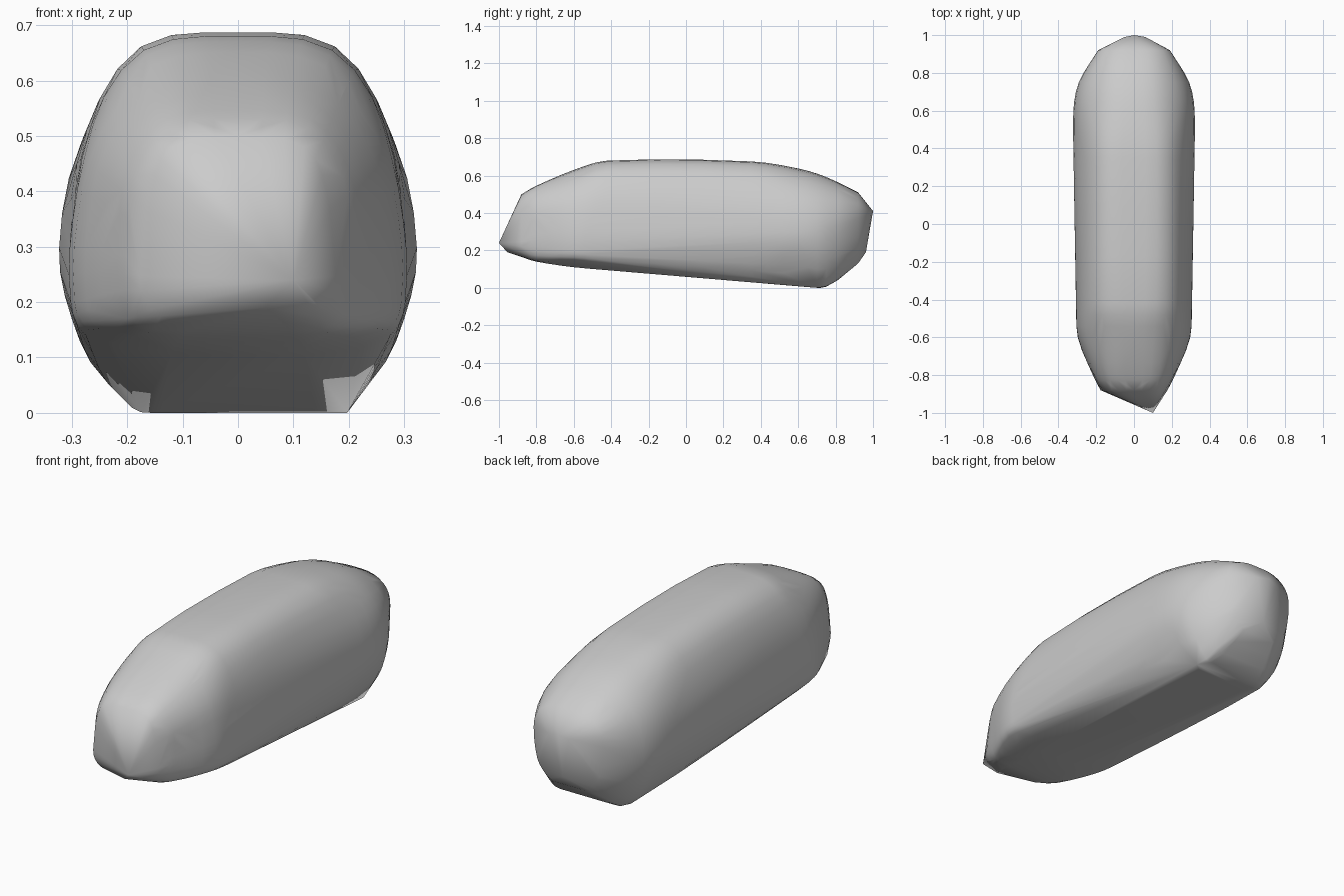
import bpy, bmesh, math
from mathutils import Vector

if "Cube" in bpy.data.objects:
    bpy.data.objects.remove(bpy.data.objects["Cube"])

# Half cross-sections (x, z) from the belly edge up to the roof centre, keyed by y
SECTIONS = [
    (-0.88, [(.08, .165), (.14, .175), (.175, .22), (.17, .30), (.16, .40), (.12, .48), (0, .50)]),
    (-0.80, [(.10, .14), (.19, .155), (.215, .22), (.215, .32), (.20, .44), (.13, .53), (0, .545)]),
    (-0.60, [(.12, .11), (.27, .15), (.295, .20), (.29, .35), (.25, .50), (.15, .605), (0, .63)]),
    (-0.42, [(.12, .095), (.27, .13), (.30, .20), (.302, .33), (.265, .52), (.17, .655), (0, .68)]),
    (0.35, [(.14, .03), (.24, .06), (.30, .17), (.318, .30), (.282, .49), (.175, .65), (0, .675)]),
    (0.60, [(.14, .01), (.21, .03), (.295, .17), (.321, .30), (.28, .48), (.16, .61), (0, .638)]),
    (0.75, [(.13, .006), (.18, .015), (.265, .15), (.292, .32), (.25, .47), (.14, .57), (0, .592)]),
    (0.92, [(.09, .13), (.13, .16), (.17, .22), (.19, .37), (.17, .45), (.10, .50), (0, .51)]),
]
# Off-centre nose tip, belly corners and tail tip
TIPS = [(.10, -1, .24), (.05, -.955, .19), (-.20, -.82, .17), (-.28, -.62, .165),
        (.197, .70, 0), (-.14, .72, 0), (0, 1, .41), (.06, .99, .40),
        (-.05, .99, .40), (0, .962, .19)]


def spline(points, steps):
    """Smooth curve through the points."""
    p = [points[0]] + points + [points[-1]]
    out = []
    for i in range(1, len(p) - 2):
        a, b, c, d = p[i - 1:i + 3]
        for k in range(steps):
            t = k / steps
            # tangents scaled to this span so uneven spacing does not overshoot
            span = (c - b).length
            m0 = (c - a).normalized() * span
            m1 = (d - b).normalized() * span
            out.append(b * (2*t**3 - 3*t*t + 1) + m0 * (t**3 - 2*t*t + t)
                       + c * (3*t*t - 2*t**3) + m1 * (t**3 - t*t))
    return out + [points[-1].copy()]


# Smooth each ring, then smooth lengthwise between the rings
rings = []
for y, half in SECTIONS:
    right = [Vector((x, y, z)) for x, z in half]
    left = [Vector((-v.x, v.y, v.z)) for v in reversed(right[:-1])]
    rings.append(spline(right + left, 3))
points = []
for strand in zip(*rings):
    points += spline(list(strand), 3)
points += [Vector(t) for t in TIPS]
for p in points:
    p.z = max(p.z, 0)
    p.y = min(max(p.y, -1), 1)

# Wrap one tight convex skin around the body
bm = bmesh.new()
for p in points:
    bm.verts.new(p)
bmesh.ops.remove_doubles(bm, verts=bm.verts, dist=0.004)
bmesh.ops.convex_hull(bm, input=bm.verts)
bmesh.ops.delete(bm, geom=[v for v in bm.verts if not v.link_faces], context='VERTS')
bmesh.ops.recalc_face_normals(bm, faces=bm.faces)
mesh = bpy.data.meshes.new("body")
bm.to_mesh(mesh)
bm.free()
body = bpy.data.objects.new("body", mesh)
bpy.context.collection.objects.link(body)
bpy.context.view_layer.objects.active = body
body.select_set(True)
bpy.ops.object.shade_smooth_by_angle(angle=math.radians(50))
